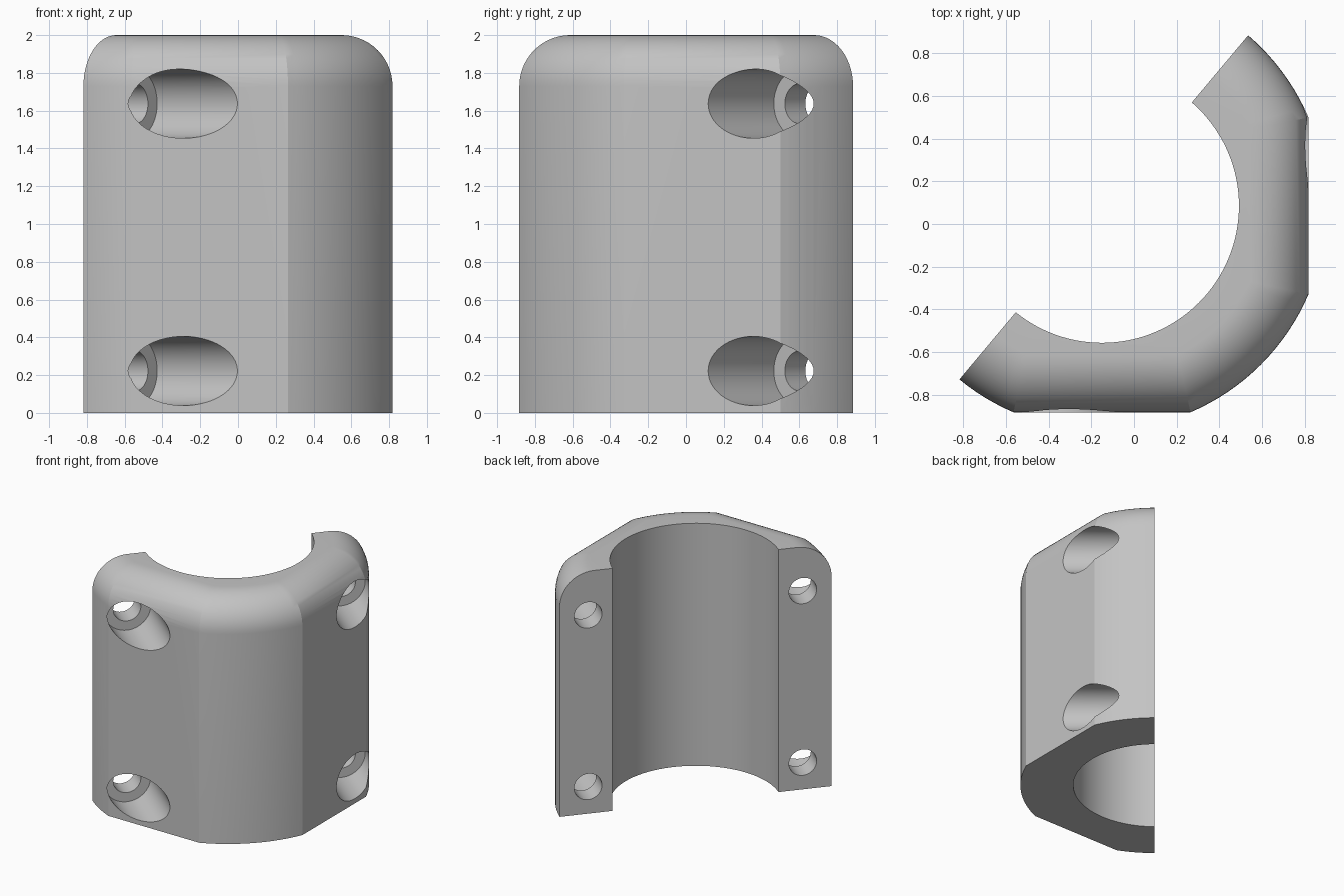
import bpy, bmesh, math
from mathutils import Vector, Matrix

if "Cube" in bpy.data.objects:
    bpy.data.objects.remove(bpy.data.objects["Cube"])

CX, CY = -0.15, 0.085          # bore centre
BORE, ROUND, FLAT = 0.642, 1.053, 0.968
HEIGHT, FILLET = 2.0, 0.27
TURN = math.radians(50)        # direction of the split face
U = Vector((math.cos(TURN), math.sin(TURN), 0))
N = Vector((math.sin(TURN), -math.cos(TURN), 0))
CENTRE = Vector((CX, CY, 0))

grey = bpy.data.materials.new("light grey")
grey.diffuse_color = (0.55, 0.55, 0.55, 1)
grey.use_nodes = True
grey.node_tree.nodes["Principled BSDF"].inputs["Base Color"].default_value = grey.diffuse_color


def make_object(name, bm):
    bmesh.ops.recalc_face_normals(bm, faces=bm.faces)
    mesh = bpy.data.meshes.new(name)
    bm.to_mesh(mesh)
    bm.free()
    mesh.materials.append(grey)
    ob = bpy.data.objects.new(name, mesh)
    bpy.context.collection.objects.link(ob)
    return ob


def outline(inset, z, steps=16):
    """Square with corners trimmed by a circle, both moved in by inset."""
    r, f = ROUND - inset, FLAT - inset
    a = math.acos(f / r)
    pts = []
    for q in range(4):
        for i in range(steps + 1):
            t = q * math.pi / 2 + a + (math.pi / 2 - 2 * a) * i / steps
            pts.append((CX + r * math.cos(t), CY + r * math.sin(t), z))
    return pts


def cylinder(name, start, axis, length, radius, segments):
    bm = bmesh.new()
    rot = axis.to_track_quat('Z', 'Y').to_matrix().to_4x4()
    mat = Matrix.Translation(start + axis * length / 2) @ rot
    bmesh.ops.create_cone(bm, cap_ends=True, segments=segments, radius1=radius,
                          radius2=radius, depth=length, matrix=mat)
    return make_object(name, bm)


# Clamp body: stacked outlines with a rounded top edge
bm = bmesh.new()
levels = [(0, 0)]
for i in range(15):
    t = math.pi / 2 * i / 14
    levels.append((FILLET * (1 - math.cos(t)), HEIGHT - FILLET + FILLET * math.sin(t)))
rings = [[bm.verts.new(p) for p in outline(*lv)] for lv in levels]
for low, high in zip(rings, rings[1:]):
    for i in range(len(low)):
        j = (i + 1) % len(low)
        bm.faces.new((low[i], low[j], high[j], high[i]))
bm.faces.new(rings[0][::-1])
bm.faces.new(rings[-1])
body = make_object("clamp_half", bm)

# Half-space behind the split face
bm = bmesh.new()
bmesh.ops.create_cube(bm, size=4, matrix=Matrix.Translation(CENTRE + N * (0.011 - 2))
                      @ Matrix.Rotation(TURN, 4, 'Z'))
cutters = [make_object("split_cutter", bm)]

# Main bore
cutters.append(cylinder("bore_cutter", CENTRE - Vector((0, 0, 1)),
                        Vector((0, 0, 1)), 4, BORE, 128))

# Counterbored bolt holes, two on each side
for side in (-1, 1):
    for z in (0.222, 1.637):
        base = CENTRE + U * side * 0.83 + Vector((0, 0, z))
        cutters.append(cylinder("bolt_cutter", base - N * 0.5, N, 1.0, 0.107, 48))
        cutters.append(cylinder("counterbore_cutter", base + N * 0.18, N, 1.5, 0.183, 64))

bpy.context.view_layer.objects.active = body
body.select_set(True)
for cutter in cutters:
    mod = body.modifiers.new("cut", 'BOOLEAN')
    mod.operation = 'DIFFERENCE'
    mod.solver = 'EXACT'
    mod.object = cutter
    bpy.ops.object.modifier_apply(modifier=mod.name)
    bpy.data.objects.remove(cutter)

bpy.ops.object.shade_smooth_by_angle(angle=math.radians(20))
